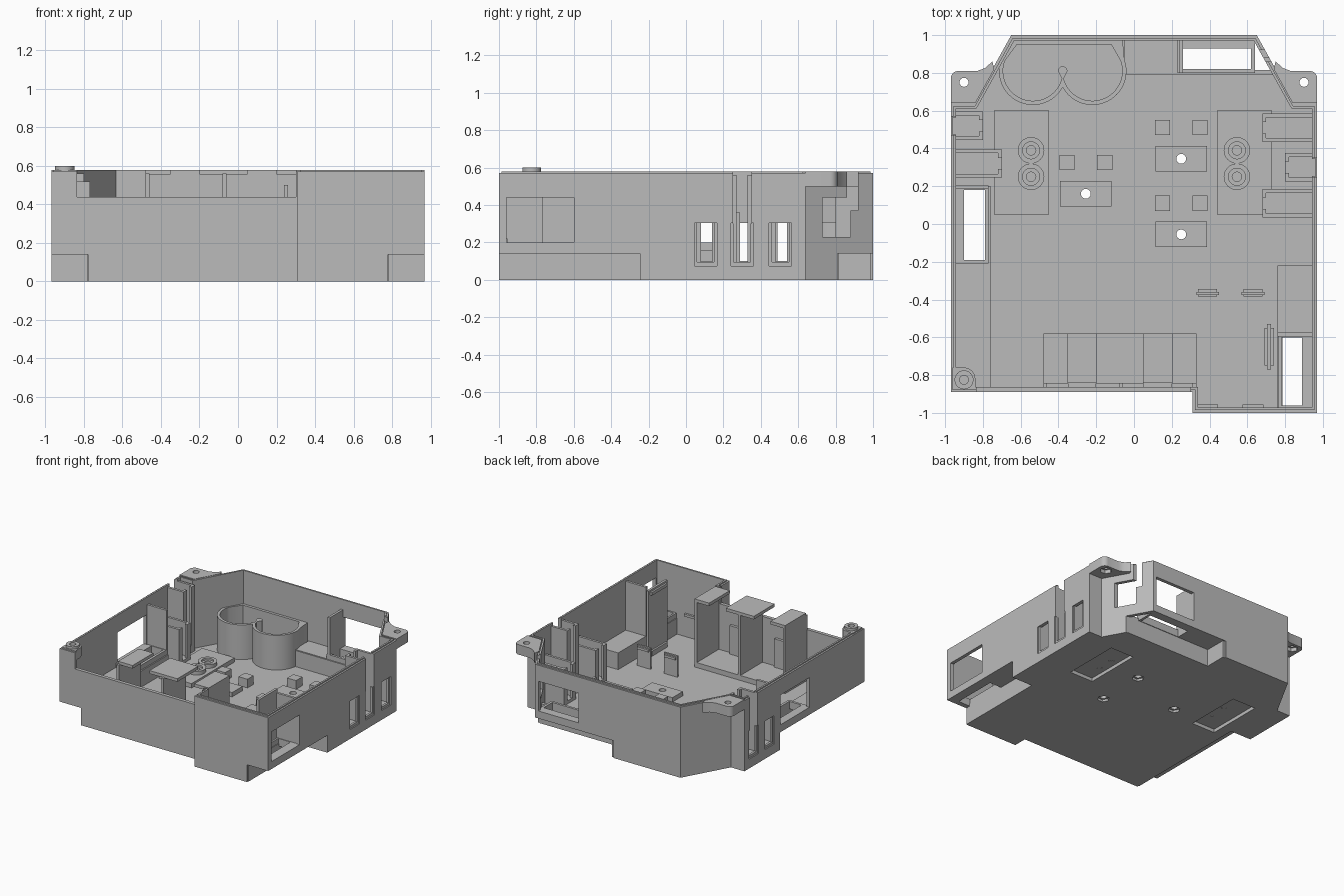
import bpy, bmesh, math
from mathutils import Vector

if "Cube" in bpy.data.objects:
    bpy.data.objects.remove(bpy.data.objects["Cube"], do_unlink=True)

grey = bpy.data.materials.new("plain_grey")
grey.use_nodes = True
grey.diffuse_color = (0.5, 0.5, 0.5, 1)
grey.node_tree.nodes["Principled BSDF"].inputs["Base Color"].default_value = grey.diffuse_color
FLOOR, TOP, STEP, LEDGE = 0.03, 0.57, 0.14, 0.2


def prism(name, pts, z0, z1):
    bm = bmesh.new()
    f = bm.faces.new([bm.verts.new((x, y, z0)) for x, y in pts])
    up = bmesh.ops.extrude_face_region(bm, geom=[f])["geom"]
    bmesh.ops.translate(bm, vec=(0, 0, z1 - z0), verts=[v for v in up if isinstance(v, bmesh.types.BMVert)])
    bmesh.ops.recalc_face_normals(bm, faces=bm.faces)
    me = bpy.data.meshes.new(name)
    bm.to_mesh(me)
    bm.free()
    me.materials.append(grey)
    ob = bpy.data.objects.new(name, me)
    bpy.context.collection.objects.link(ob)
    return ob


def box(name, x0, x1, y0, y1, z0, z1):
    return prism(name, [(x0, y0), (x1, y0), (x1, y1), (x0, y1)], z0, z1)


def arc(cx, cy, r, a0, a1, n):
    return [(cx + r * math.cos(math.radians(a0 + (a1 - a0) * i / n)),
             cy + r * math.sin(math.radians(a0 + (a1 - a0) * i / n))) for i in range(n + 1)]


def cyl(name, cx, cy, r, z0, z1, n=32):
    return prism(name, arc(cx, cy, r, 0, 360, n)[:-1], z0, z1)


def cut(ob, *tools, op="DIFFERENCE", keep=False):
    for t in tools:
        bpy.context.view_layer.objects.active = ob
        m = ob.modifiers.new("cut", "BOOLEAN")
        m.operation, m.object, m.solver = op, t, "EXACT"
        bpy.ops.object.modifier_apply(modifier=m.name)
    if not keep:
        for t in tools:
            bpy.data.objects.remove(t, do_unlink=True)
    return ob


def inset(pts, d):
    out, n = [], len(pts)
    for i in range(n):
        a, b, c = (Vector(pts[(i + k) % n]) for k in (-1, 0, 1))
        u, v = (b - a).normalized(), (c - b).normalized()
        n1, n2 = Vector((-u.y, u.x)), Vector((-v.y, v.x))
        out.append(tuple(b + (n1 + n2) * d / (1 + n1.dot(n2))))
    return out


# Outer shell with raised inner ridge
outline = [(-.97, -.89), (.31, -.89), (.31, -1), (.97, -1), (.97, .64), (.85, .64),
           (.65, 1), (-.65, 1), (-.85, .64), (-.97, .64)]
shell = prism("shell", outline, 0, TOP)
cut(shell, prism("ridge", inset(outline, .014), .3, .58), op="UNION")
cut(shell, prism("cavity", inset(outline, .028), FLOOR, 1))

# Underside notches, low front edge and wall openings
cut(shell,
    box("c", -1.1, -.78, -1.1, .2, -1, STEP), box("c", .78, 1.1, -1.1, -.245, -1, STEP),
    box("c", -.05, 1.1, .81, 1.1, -1, STEP),
    box("c", -.835, .3, -.95, -.855, .44, 1),
    box("c", .9, 1.1, -.96, -.6, LEDGE, .44), box("c", -1.1, -.9, -.19, .18, LEDGE, .44),
    box("c", .26, .62, .93, 1.1, LEDGE, .44),
    box("c", .75, 1.1, .25, .35, .3, 1), box("c", -1.1, -.9, .47, .57, .3, 1),
    box("c", .6, 1.1, .73, .88, .23, .44), box("c", .6, 1.1, .86, .92, .37, 1))
for side, y in ((1, .105), (1, .3), (1, .505), (-1, .52), (-1, .32)):
    for half, z0, reach in ((.06, .075, .96), (.045, .095, .9)):
        a, b = sorted((side * reach, side * 1.1))
        cut(shell, box("c", a, b, y - half, y + half, z0, .305))

# Raised ledges over the notches: floor, riser and shaft
def ledge(name, area, shaft, low):
    cut(box(name, *area, low, LEDGE), box("c", *shaft, -1, 1))


ledge("left_ledge", (-.955, -.77, -.21, .2), (-.9, -.79, -.19, .18), STEP)
ledge("right_ledge", (.765, .955, -.985, -.575), (.78, .89, -.96, -.6), STEP)
ledge("back_ledge", (.23, .64, .8, .985), (.26, .62, .82, .93), STEP)
box("left_step", -.955, -.76, -.875, -.21, STEP, STEP + .025)
box("right_step", .76, .955, -.575, -.22, STEP, STEP + .025)
box("back_step", -.05, .23, .795, .985, STEP, STEP + .025)
box("left_riser", -.785, -.76, -.875, .2, 0, STEP + .02)
box("right_riser", .76, .785, -.985, -.22, 0, STEP + .02)
box("back_riser", -.05, .74, .79, .815, 0, STEP + .02)
box("left_riser_end", -.97, -.77, .185, .205, 0, .52)
box("right_riser_end", .77, .97, -.245, -.22, 0, STEP + .02)
box("back_riser_end", -.05, -.03, .8, .99, 0, STEP + .02)
box("right_bay_panel", .76, .955, -.595, -.575, STEP, .56)
box("back_bay_panel", .24, .26, .8, .985, STEP, .5)

# Mounting ears at the back and the boss in the front corner
for s, name in ((1, "right"), (-1, "left")):
    ear = [(.97, .64), (.97, .77)] + arc(.93, .77, .04, 0, 90, 6) + [(.83, .81), (.79, .825), (.75, .86), (.74, .82), (.84, .64)]
    ob = prism(name + "_ear", [(s * x, y) for x, y in ear], .5, .58)
    cut(ob, cyl("c", s * .9, .75, .024, 0, 1, 16), cyl("c", s * .9, .75, .045, 0, .53, 6))
boss = prism("front_boss", [(-.96, -.88), (-.84, -.88)] + arc(-.9, -.82, .06, 0, 90, 8) + [(-.96, -.76)], .5, .58)
cut(boss, cyl("c", -.9, -.825, .05, .5, .6), op="UNION")
cut(boss, cyl("c", -.9, -.825, .024, 0, 1, 16))

# Two-lobed pot
ca, cb, cy = -.535, -.22, .81
pot = prism("twin_pot", arc(ca, cy, .18, 160, 331, 24) + arc(cb, cy, .18, 209, 380, 24) + [(-.06, .975), (-.65, .975)], FLOOR, .31)
inner = (arc(ca, cy, .158, 160, 345, 24) + arc((ca + cb) / 2, cy, .025, 180, 0, 8)
         + arc(cb, cy, .158, 195, 380, 24) + [(-.12, .95), (-.62, .95)])
cut(pot, prism("c", inner, FLOOR + .003, 1))

# Terminal pads with paired bosses
for s, name in ((-1, "left"), (1, "right")):
    x = s * .545
    a, b = (-.74, -.45) if s < 0 else (.44, .73)
    cut(shell, box("c", a + .04, b - .04, .09, .56, -1, FLOOR))
    pad = box(name + "_pad", a, b, .05, .6, FLOOR - .002, .065)
    for y in (.25, .39):
        cut(pad, cyl("c", x, y, .07, .05, .095), op="UNION")
    for y in (.25, .39):
        cut(pad, cyl("c", x, y, .045, .08, 1), cyl("c", x, y, .025, -1, 1, 16))

# Screw plates with paired support blocks
for i, (x, y) in enumerate(((.25, .345), (-.255, .16), (.25, -.055))):
    plate = box(f"screw_plate_{i}", x - .137, x + .137, y - .067, y + .067, FLOOR - .002, .065)
    cut(plate, cyl("c", x, y, .026, -1, 1, 16))
    cut(shell, cyl("c", x, y, .026, -1, 1, 16), cyl("c", x, y, .045, -1, .018, 6))
    for dx in (-.1, .1):
        box(f"support_block_{i}", x + dx - .04, x + dx + .04, y + .125, y + .205, FLOOR - .002, .1)

# Slotted guides behind the wall slots
def guide(name, side, x_in, y, h):
    x_in, x_out = side * x_in, side * .955
    a, b = sorted((x_in, x_out))
    for k in (-1, 1):
        box(name + "_cheek", a, b, *sorted((y + k * .055, y + k * .075)), FLOOR - .002, h)
    for k in (-1, 1):
        e0, e1 = sorted((x_in, x_in + side * .02))
        box(name + "_stop", e0, e1, *sorted((y + k * .03, y + k * .06)), FLOOR - .002, h)
    box(name + "_sill", a, b, y - .06, y + .06, FLOOR - .002, .09)


guide("right_front_guide", 1, .68, .11, .36)
guide("right_middle_guide", 1, .8, .3, .56)
guide("right_back_guide", 1, .68, .51, .36)
guide("left_back_guide", -1, .8, .52, .56)
guide("left_front_guide", -1, .7, .32, .36)

# Front bays: dividers carrying flat retaining plates
box("bay_base", -.48, .33, -.87, -.58, FLOOR - .002, .07)
for x, a, b in ((-.47, -.48, -.35), (-.07, -.2, .05), (.32, .2, .33)):
    box("bay_divider", x - .01, x + .01, -.865, -.58, FLOOR, .56)
    box("bay_plate", a, b, -.845, -.58, .555, .58)
for a, b in ((-.35, -.2), (.05, .2)):
    box("bay_stop", a, b, -.87, -.84, FLOOR, .3)

# Spring clips
for x in (.39, .63):
    box("rear_clip", x - .06, x + .06, -.375, -.36, FLOOR - .002, .2)
    box("rear_clip_hook", x - .05, x + .05, -.385, -.345, .17, .19)
    box("front_clip", x - .055, x + .055, -.975, -.955, .2, .22)
box("side_clip", .705, .725, -.77, -.53, FLOOR - .002, .56)
box("side_clip_foot", .69, .74, -.75, -.55, FLOOR - .002, .07)
box("side_clip_hook", .69, .72, -.75, -.55, .52, .545)

for ob in bpy.context.scene.objects:
    ob.select_set(ob.type == "MESH")
bpy.context.view_layer.objects.active = shell
bpy.ops.object.shade_smooth_by_angle(angle=math.radians(30))
